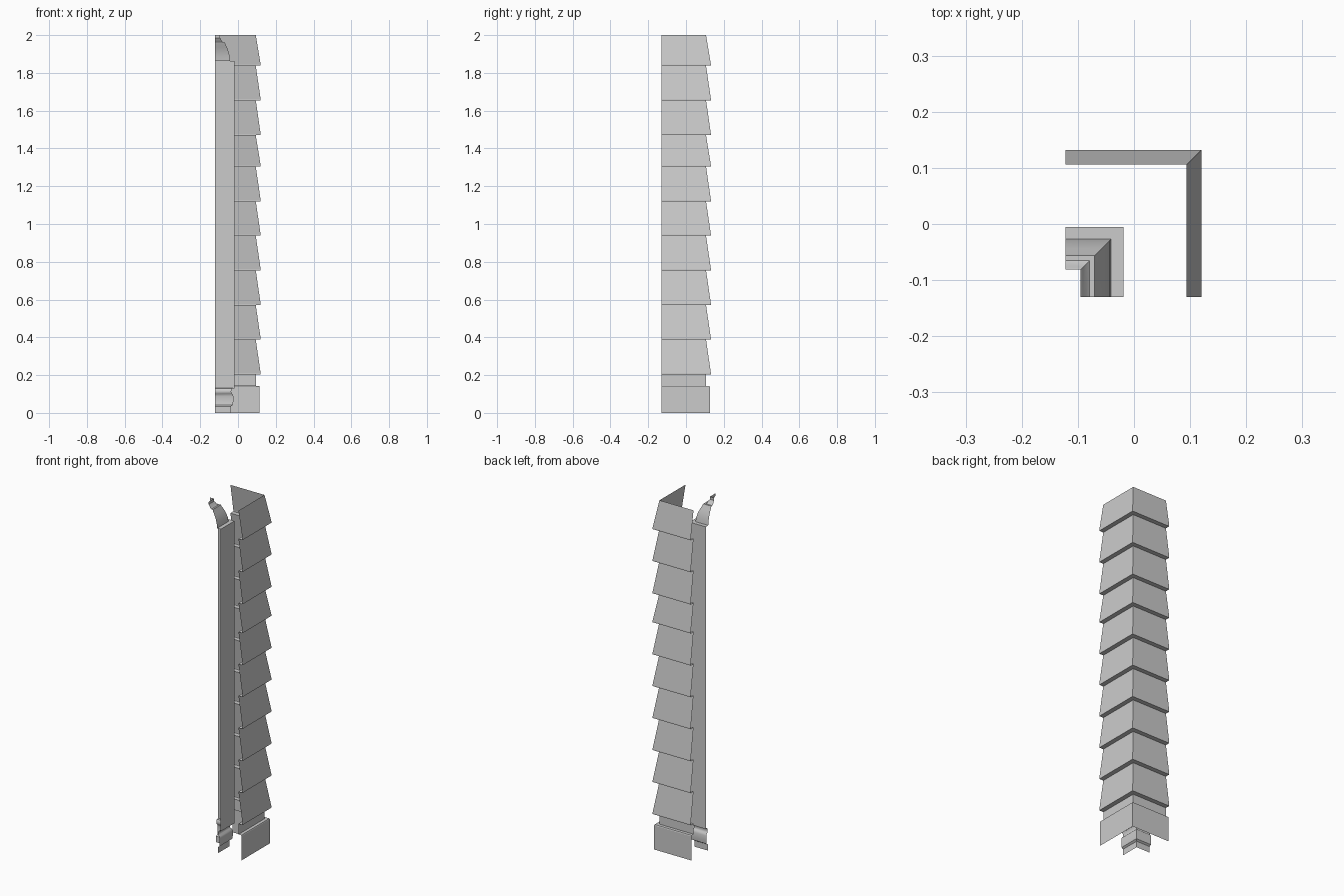
import bpy, bmesh

if "Cube" in bpy.data.objects:
    bpy.data.objects.remove(bpy.data.objects["Cube"])

X0, Y0 = -0.122, -0.13   # open ends of both corner runs


def corner_sweep(name, cx, cy, profile, outward):
    """Sweep a bottom-to-top (offset, z) profile around a mitred L path."""
    s = 1 if outward else -1
    bm = bmesh.new()
    rows = []
    for d, z in profile:
        x, y = cx + s * d, cy + s * d
        rows.append([bm.verts.new(p) for p in ((X0, y, z), (x, y, z), (x, Y0, z))])
    for a, b in zip(rows, rows[1:]):
        for i in range(2):
            quad = [a[i], a[i + 1], b[i + 1], b[i]]
            bm.faces.new(quad[::-1] if outward else quad)
    me = bpy.data.meshes.new(name)
    bm.to_mesh(me)
    bm.free()
    ob = bpy.data.objects.new(name, me)
    bpy.context.collection.objects.link(ob)
    return ob


def smooth(ob):
    bpy.ops.object.select_all(action='DESELECT')
    ob.select_set(True)
    bpy.context.view_layer.objects.active = ob
    bpy.ops.object.shade_smooth_by_angle(angle=0.6)


# Exterior foundation band with its ledge and recessed strip
corner_sweep("foundation_band", 0.094, 0.106,
             [(0.02, 0), (0.02, 0.138), (0.018, 0.143), (0, 0.143), (0, 0.205)], True)

# Exterior lapped siding: each board leans out to a lip with a flat underside
lips = [0.204, 0.388, 0.571, 0.755, 0.938, 1.12, 1.304, 1.47, 1.655, 1.838, 2.0]
siding = []
for z0, z1 in zip(lips, lips[1:]):
    siding += [(0, z0), (0.026, z0), (0.026, z0 + 0.006), (0, z1)]
siding = [p for i, p in enumerate(siding) if i == 0 or p != siding[i - 1]]
corner_sweep("lapped_siding", 0.094, 0.106, siding, True)

# Interior wall
IX, IY = -0.019, -0.005
corner_sweep("interior_wall", IX, IY, [(0, 0.13), (0, 1.863)], False)

# Moulded baseboard
smooth(corner_sweep("baseboard", IX, IY,
                    [(0.018, 0), (0.018, 0.035), (0.008, 0.042), (0.006, 0.06),
                     (0.006, 0.088), (0.009, 0.098), (0.015, 0.104), (0.017, 0.112),
                     (0.016, 0.122), (0.012, 0.13), (0, 0.131)], False))

# Crown moulding: ledge, cove and top fascia
smooth(corner_sweep("crown_moulding", IX, IY,
                    [(0, 1.863), (0.022, 1.863), (0.025, 1.888), (0.031, 1.912),
                     (0.039, 1.934), (0.048, 1.953), (0.051, 1.962), (0.06, 1.962),
                     (0.066, 1.968), (0.072, 1.98), (0.076, 1.985), (0.076, 2.0)], False))
